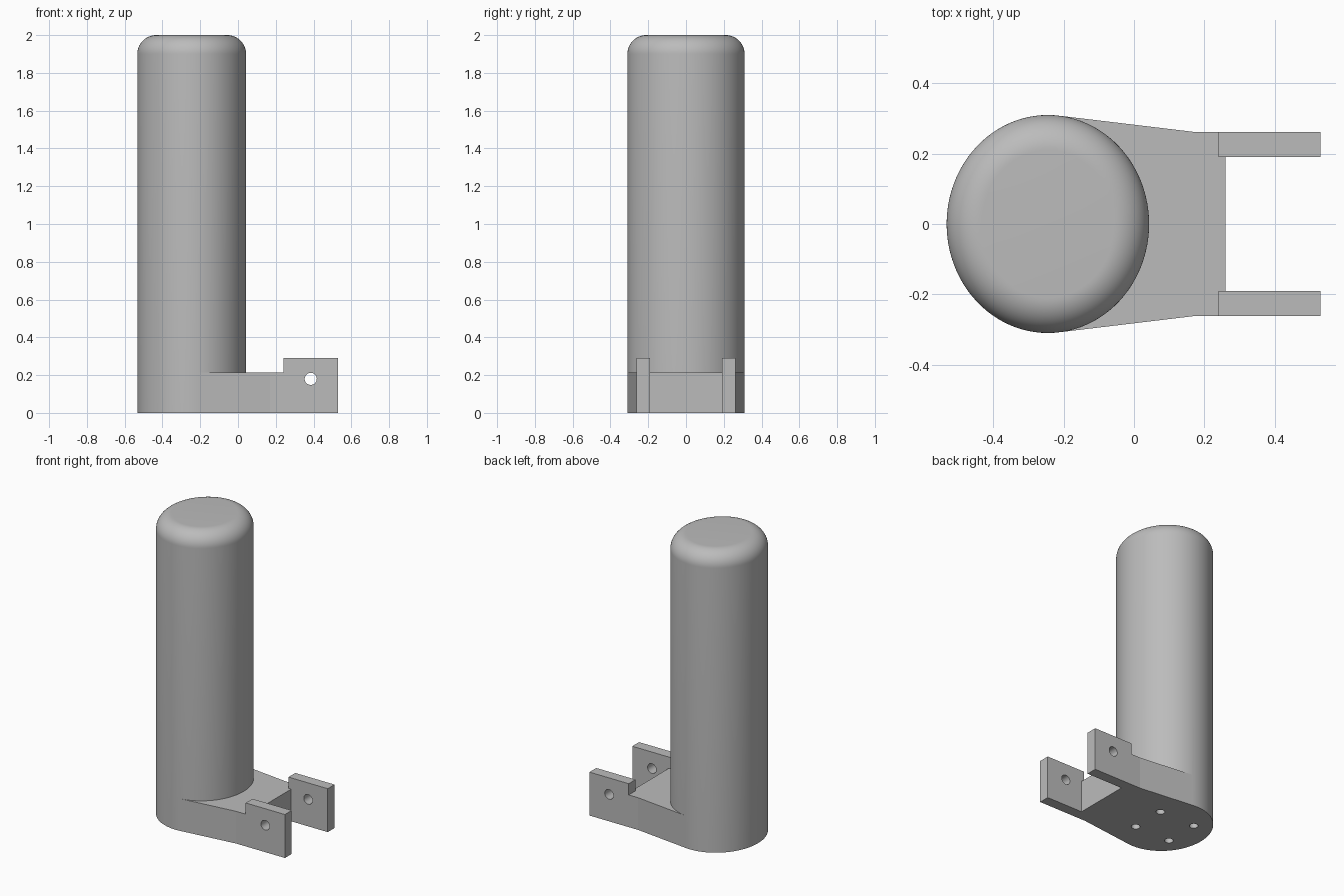
import bpy, bmesh
from math import cos, sin, pi, radians
from mathutils import Matrix

cube = bpy.data.objects.get("Cube")
if cube:
    bpy.data.objects.remove(cube, do_unlink=True)

CX, RX, RY = -0.245, 0.288, 0.31      # oval column centre and radii
HEIGHT, FILLET = 2.0, 0.1
BASE_H, EAR_H = 0.215, 0.29
EAR_IN, EAR_OUT = 0.19, 0.262

grey = bpy.data.materials.new("plain grey")
grey.use_nodes = True
grey.diffuse_color = (0.5, 0.5, 0.5, 1)
grey.node_tree.nodes["Principled BSDF"].inputs["Base Color"].default_value = (0.5, 0.5, 0.5, 1)


def make_object(name, bm):
    bmesh.ops.recalc_face_normals(bm, faces=bm.faces[:])
    mesh = bpy.data.meshes.new(name)
    bm.to_mesh(mesh)
    bm.free()
    mesh.materials.append(grey)
    obj = bpy.data.objects.new(name, mesh)
    bpy.context.collection.objects.link(obj)
    return obj


def loft(name, rings):
    """Skin a stack of equal-length point rings and cap both ends."""
    bm = bmesh.new()
    loops = [[bm.verts.new(p) for p in ring] for ring in rings]
    n = len(loops[0])
    for low, high in zip(loops, loops[1:]):
        for i in range(n):
            j = (i + 1) % n
            bm.faces.new((low[i], low[j], high[j], high[i]))
    bm.faces.new(loops[0])
    bm.faces.new(loops[-1])
    return make_object(name, bm)


def prism(name, outline, z0, z1):
    return loft(name, [[(x, y, z) for x, y in outline] for z in (z0, z1)])


def rod(name, centre, radius, length, rotation=Matrix()):
    bm = bmesh.new()
    bmesh.ops.create_cone(bm, cap_ends=True, segments=64, radius1=radius, radius2=radius,
                          depth=length, matrix=Matrix.Translation(centre) @ rotation)
    return make_object(name, bm)


def combine(target, tool, operation):
    mod = target.modifiers.new(operation, 'BOOLEAN')
    mod.operation, mod.solver, mod.object = operation, 'EXACT', tool
    bpy.context.view_layer.objects.active = target
    bpy.ops.object.modifier_apply(modifier=mod.name)
    bpy.data.objects.remove(tool, do_unlink=True)


# Oval column with a rounded top edge
def oval(z, inset, n=96):
    return [(CX + (RX - inset) * cos(2 * pi * i / n), (RY - inset) * sin(2 * pi * i / n), z)
            for i in range(n)]

profile = [(0, 0)]
for k in range(17):
    a = k * pi / 32
    profile.append((HEIGHT - FILLET + FILLET * sin(a), FILLET * (1 - cos(a))))
body = loft("post_and_hinge_bracket", [oval(z, inset) for z, inset in profile])

# Tapered base plate leaving the column at a tangent
half = [(-0.21, 0.3077), (0.17, EAR_OUT), (0.26, EAR_OUT)]
outline = half + [(x, -y) for x, y in reversed(half)]
combine(body, prism("base_plate", outline, 0, BASE_H), 'UNION')

# Pair of hinge ears
for side in (-1, 1):
    ear = [(0.24, side * EAR_IN), (0.53, side * EAR_IN),
           (0.53, side * EAR_OUT), (0.24, side * EAR_OUT)]
    combine(body, prism("hinge_ear", ear, 0, EAR_H), 'UNION')

# Pin hole through both ears
pin = rod("pin_hole", (0.385, 0, 0.18), 0.032, 1, Matrix.Rotation(pi / 2, 4, 'X'))
combine(body, pin, 'DIFFERENCE')

# Four blind screw holes under the column
for sx in (-1, 1):
    for sy in (-1, 1):
        screw = rod("screw_hole", (CX + sx * 0.133, sy * 0.118, 0), 0.027, 0.3)
        combine(body, screw, 'DIFFERENCE')

# Smooth the rounded surfaces, keep the machined edges crisp
bpy.ops.object.select_all(action='DESELECT')
body.select_set(True)
bpy.context.view_layer.objects.active = body
bpy.ops.object.shade_smooth_by_angle(angle=radians(6.4))
